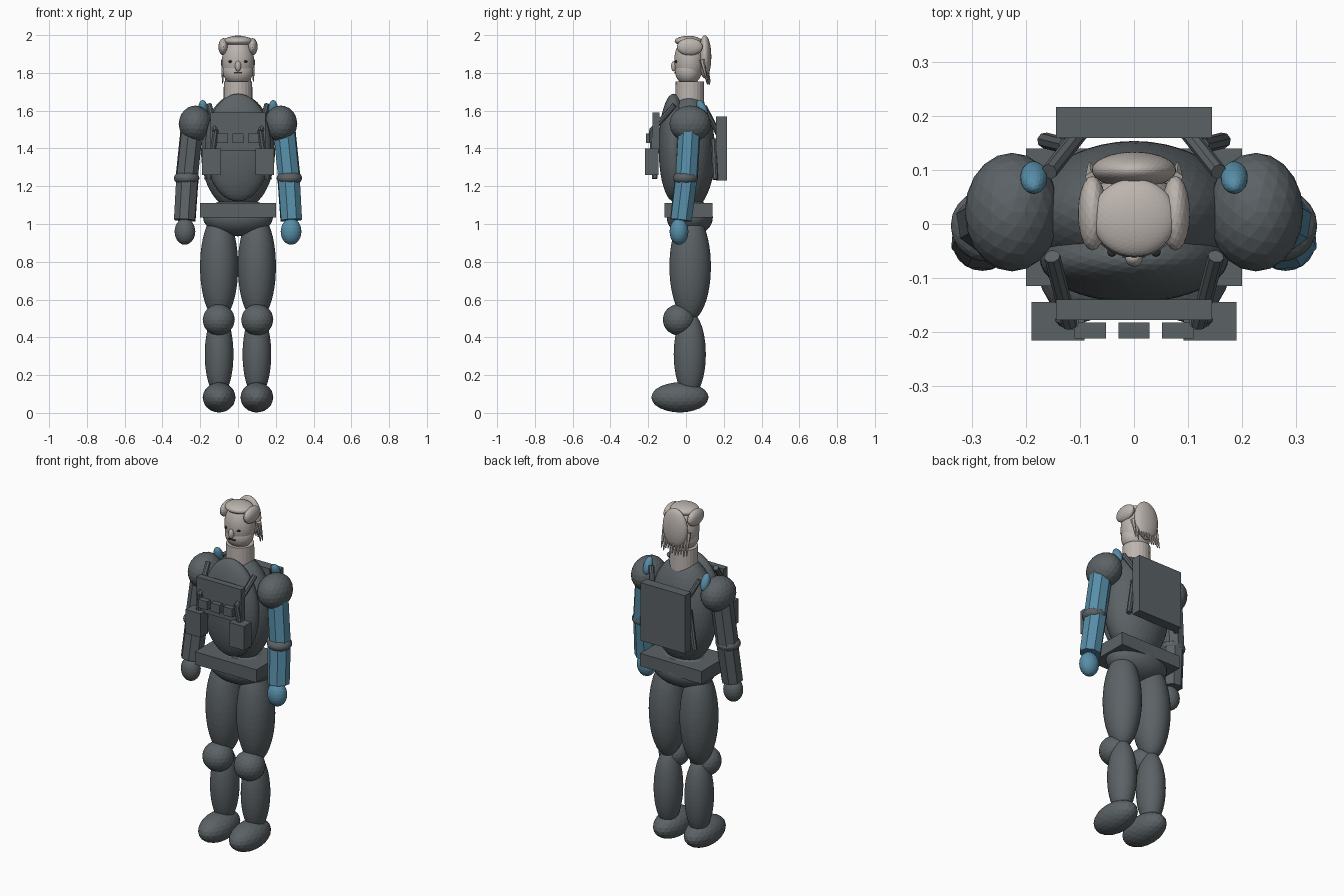
import bpy
import math
import random
from mathutils import Vector

random.seed(4)


def material(name, rgb):
    m = bpy.data.materials.new(name)
    m.diffuse_color = (*rgb, 1)
    return m


DARK = material("slate_grey", (0.105, 0.122, 0.131))
BLUE = material("steel_blue", (0.095, 0.27, 0.39))
PALE = material("pale_stone", (0.50, 0.455, 0.425))
BLACK = material("charcoal", (0.03, 0.032, 0.035))


def finish(name, mat):
    o = bpy.context.object
    o.name = name
    o.data.materials.append(mat)
    return o


def ball(name, loc, radii, mat=DARK, sub=4, rot=(0, 0, 0)):
    bpy.ops.mesh.primitive_ico_sphere_add(subdivisions=sub, radius=1, location=loc, rotation=rot)
    o = finish(name, mat)
    o.scale = radii
    return o


def box(name, x, y, z, mat=DARK):
    """Box from (min, max) ranges."""
    bpy.ops.mesh.primitive_cube_add(size=1, location=[sum(r) / 2 for r in (x, y, z)])
    o = finish(name, mat)
    o.scale = [r[1] - r[0] for r in (x, y, z)]
    return o


def rod(name, a, b, r1, r2, mat=DARK, sides=8):
    """Straight or tapered rod from a to b."""
    a, b = Vector(a), Vector(b)
    bpy.ops.mesh.primitive_cone_add(vertices=sides, radius1=r1, radius2=r2,
                                    depth=(b - a).length, location=(a + b) / 2)
    o = finish(name, mat)
    o.rotation_mode = 'QUATERNION'
    o.rotation_quaternion = (b - a).to_track_quat('Z', 'Y')
    return o


# Body core
ball("torso", (0, 0.018, 1.38), (0.196, 0.136, 0.31))
ball("chest_vest", (0, -0.065, 1.405), (0.175, 0.08, 0.285))
ball("pelvis", (0, 0.02, 1.035), (0.185, 0.122, 0.1))
box("belt", (-0.2, 0.2), (-0.115, 0.14), (1.035, 1.11))

# Vest plate, pouches and back panel
box("front_plate", (-0.145, 0.145), (-0.178, -0.14), (1.39, 1.59))
box("back_panel", (-0.145, 0.145), (0.16, 0.2175), (1.23, 1.57))
for x in (-0.081, 0, 0.081):
    box("small_pouch", (x - 0.029, x + 0.029), (-0.212, -0.183), (1.43, 1.48))

for s, arm in ((-1, DARK), (1, BLUE)):
    # Large pouch and harness straps
    box("large_pouch", sorted((s * 0.092, s * 0.19)), (-0.2165, -0.145), (1.26, 1.4))
    rod("front_strap_upper", (s * 0.152, -0.06, 1.63), (s * 0.12, -0.185, 1.49), 0.015, 0.015)
    rod("front_strap_lower", (s * 0.117, -0.182, 1.495), (s * 0.155, -0.165, 1.24), 0.015, 0.015)
    rod("back_strap_upper", (s * 0.157, 0.097, 1.62), (s * 0.095, 0.175, 1.47), 0.015, 0.015)
    rod("back_strap_lower", (s * 0.125, 0.145, 1.45), (s * 0.165, 0.155, 1.235), 0.015, 0.015)
    ball("shoulder_tab", (s * 0.186, 0.086, 1.61), (0.025, 0.024, 0.05), BLUE, 3, (math.radians(25), 0, 0))

    # Arm
    ball("shoulder", (s * 0.226, 0.022, 1.53), (0.088, 0.11, 0.097), DARK, 3)
    rod("upper_arm", (s * 0.243, 0.02, 1.52), (s * 0.272, 0.003, 1.24), 0.061, 0.061, arm)
    ball("elbow", (s * 0.272, -0.003, 1.243), (0.068, 0.067, 0.04), DARK, 3)
    rod("forearm", (s * 0.268, 0.0, 1.24), (s * 0.282, -0.027, 1.02), 0.062, 0.06, arm)
    ball("hand", (s * 0.281, -0.037, 0.96), (0.055, 0.05, 0.07), arm, 3)

    # Leg
    ball("thigh", (s * 0.1, 0.022, 0.775), (0.101, 0.11, 0.285))
    ball("knee", (s * 0.102, -0.038, 0.493), (0.085, 0.085, 0.083), DARK, 3)
    ball("shin", (s * 0.1, 0.02, 0.31), (0.076, 0.085, 0.225))
    ball("foot", (s * 0.1, -0.032, 0.082), (0.087, 0.152, 0.08), DARK, 3)

    # Side hair and eye
    ball("side_hair", (s * 0.077, 0.02, 1.938), (0.027, 0.069, 0.046), PALE, 3)
    ball("eye", (s * 0.041, -0.052, 1.86), (0.009, 0.009, 0.007), BLACK, 2)

# Neck and head
rod("neck", (0, 0.02, 1.62), (0, 0.02, 1.755), 0.077, 0.075, PALE, 24)
ball("head", (0, 0.018, 1.865), (0.085, 0.08, 0.125), PALE)
ball("jaw", (0, 0.012, 1.81), (0.081, 0.07, 0.075), PALE)
ball("nose", (0, -0.064, 1.836), (0.016, 0.015, 0.028), PALE, 3)
box("mouth", (-0.021, 0.021), (-0.062, -0.053), (1.798, 1.804), BLACK)

# Hair cap, back slab and hanging strands
ball("top_hair", (0, 0.012, 1.968), (0.078, 0.072, 0.028), PALE)
ball("back_hair", (0, 0.1, 1.885), (0.078, 0.034, 0.114), PALE)
for i in range(11):
    x = -0.078 + 0.0156 * i
    tip = 1.735 + random.uniform(0, 0.035)
    rod("hair_strand", (x, 0.1 - abs(x) * 0.2, 1.87), (x * 1.05, 0.128 - abs(x) * 0.2, tip),
        0.013, 0.003, PALE, 6)
